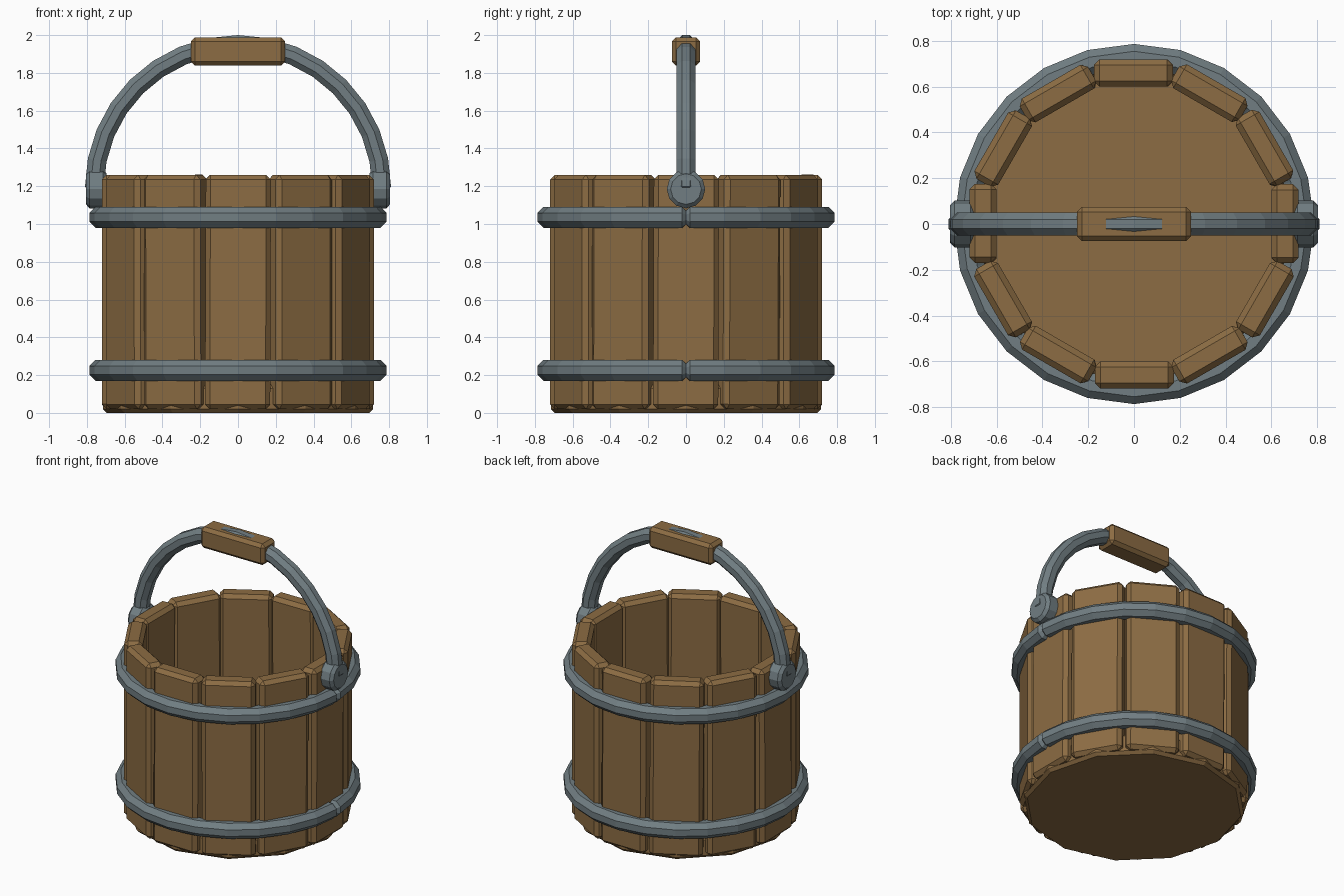
import bpy, bmesh, math, random
from mathutils import Vector, Matrix

if "Cube" in bpy.data.objects:
    bpy.data.objects.remove(bpy.data.objects["Cube"])

random.seed(4)


def material(name, rgb):
    m = bpy.data.materials.new(name)
    m.diffuse_color = (*rgb, 1)
    m.use_nodes = True
    m.node_tree.nodes["Principled BSDF"].inputs["Base Color"].default_value = m.diffuse_color
    return m


WOOD = material("brown wood", (0.262, 0.150, 0.056))
IRON = material("grey iron", (0.165, 0.208, 0.225))


def finish(bm, name, mat, matrix=Matrix(), bevel=0):
    if bevel:
        bmesh.ops.bevel(bm, geom=[e for e in bm.edges if e.calc_face_angle(0) > 0.7],
                        offset=bevel, segments=1, affect='EDGES')
    bmesh.ops.recalc_face_normals(bm, faces=bm.faces)
    bm.transform(matrix)
    me = bpy.data.meshes.new(name)
    bm.to_mesh(me)
    bm.free()
    me.materials.append(mat)
    ob = bpy.data.objects.new(name, me)
    bpy.context.collection.objects.link(ob)
    return ob


def box(name, size, mat, matrix, bevel):
    bm = bmesh.new()
    bmesh.ops.create_cube(bm, size=1, matrix=Matrix.Diagonal((*size, 1)))
    return finish(bm, name, mat, matrix, bevel)


def cylinder(name, r, h, sides, mat, matrix, bevel):
    bm = bmesh.new()
    bmesh.ops.create_cone(bm, cap_ends=True, segments=sides, radius1=r, radius2=r, depth=h)
    return finish(bm, name, mat, matrix, bevel)


def arc_tube(name, radius, section, angles, u, v, centre, mat, taper):
    """Octagonal tube along an arc in the plane u, v, with chamfered ends."""
    u, v, centre = Vector(u), Vector(v), Vector(centre)
    side = u.cross(v)
    d = taper / radius
    stops = [(angles[0], section - taper), (angles[0] + d, section)]
    stops += [(a, section) for a in angles[1:-1]]
    stops += [(angles[-1] - d, section), (angles[-1], section - taper)]
    bm = bmesh.new()
    rings = []
    for a, s in stops:
        out = u * math.cos(a) + v * math.sin(a)
        ring = []
        for k in range(8):
            t = math.pi / 8 + k * math.pi / 4
            c = s / math.cos(math.pi / 8)
            ring.append(bm.verts.new(centre + out * (radius + c * math.cos(t)) + side * c * math.sin(t)))
        rings.append(ring)
    for a, b in zip(rings, rings[1:]):
        for k in range(8):
            bm.faces.new((a[k], a[(k + 1) % 8], b[(k + 1) % 8], b[k]))
    bm.faces.new(rings[0])
    bm.faces.new(rings[-1])
    return finish(bm, name, mat)


# Twelve staves, each very slightly uneven
for i in range(12):
    wobble = Matrix.Rotation(random.uniform(-0.006, 0.006), 4, 'X')
    place = Matrix.Rotation(i * math.pi / 6, 4, 'Z') @ Matrix.Translation((0.66, 0, 0.64))
    box(f"stave_{i + 1}", (0.12, 0.345, 1.24), WOOD, place @ wobble, 0.025)

# Bucket floor
cylinder("floor", 0.715, 0.15, 12, WOOD, Matrix.Translation((0, 0, 0.075)), 0.02)

# Two iron hoops with a seam at the right side
turn = [i * math.tau / 24 for i in range(25)]
for name, z in (("lower_hoop", 0.225), ("upper_hoop", 1.035)):
    arc_tube(name, 0.732, 0.055, turn, (1, 0, 0), (0, 1, 0), (0, 0, z), IRON, 0.02)

# Arched handle, its pivots and wooden grip
half = [i * math.pi / 16 for i in range(17)]
arc_tube("handle", 0.76, 0.05, half, (1, 0, 0), (0, 0, 1), (0, 0, 1.19), IRON, 0.008)
for name, s in (("left_pivot", -1), ("right_pivot", 1)):
    cylinder(name, 0.102, 0.11, 12, IRON,
             Matrix.Translation((s * 0.75, 0, 1.185)) @ Matrix.Rotation(math.pi / 2, 4, 'Y'), 0.02)
box("grip", (0.5, 0.15, 0.15), WOOD, Matrix.Translation((0, 0, 1.913)), 0.022)
